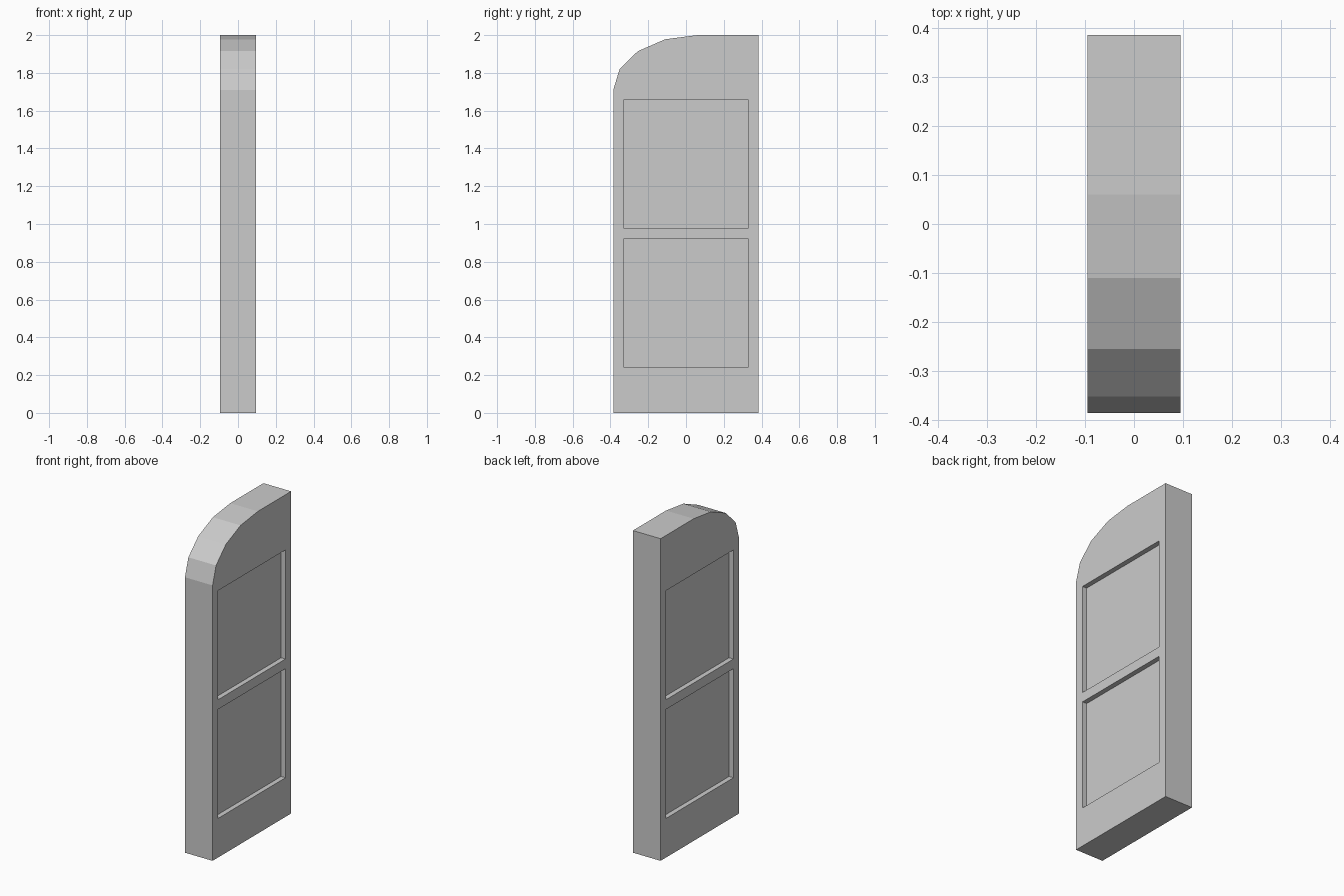
import bpy, bmesh
from math import sin, cos, pi

if "Cube" in bpy.data.objects:
    bpy.data.objects.remove(bpy.data.objects["Cube"])

HALF_T, HALF_W, HEIGHT = 0.095, 0.385, 2.0
RECESS = 0.03


def box(name, x, y, z):
    """Box from (min, max) ranges on each axis."""
    bpy.ops.mesh.primitive_cube_add(size=1, location=[sum(r) / 2 for r in (x, y, z)])
    ob = bpy.context.object
    ob.name = name
    ob.scale = [r[1] - r[0] for r in (x, y, z)]
    bpy.ops.object.transform_apply(location=True, rotation=False, scale=True)
    return ob


# Door slab: side profile with a four-segment elliptical corner, extruded along x
cy, cz = 0.06, 1.71
ry, rz = cy + HALF_W, HEIGHT - cz
profile = [(-HALF_W, 0), (HALF_W, 0), (HALF_W, HEIGHT)]
profile += [(cy - ry * sin(i * pi / 8), cz + rz * cos(i * pi / 8)) for i in range(5)]

bm = bmesh.new()
face = bm.faces.new([bm.verts.new((-HALF_T, y, z)) for y, z in profile])
ext = bmesh.ops.extrude_face_region(bm, geom=[face])
verts = [v for v in ext["geom"] if isinstance(v, bmesh.types.BMVert)]
bmesh.ops.translate(bm, verts=verts, vec=(2 * HALF_T, 0, 0))
bmesh.ops.recalc_face_normals(bm, faces=bm.faces)
mesh = bpy.data.meshes.new("door")
bm.to_mesh(mesh)
bm.free()
door = bpy.data.objects.new("door", mesh)
bpy.context.collection.objects.link(door)

# Two recessed panels on each face
for side in (-1, 1):
    for z in ((0.243, 0.92), (0.98, 1.657)):
        x = sorted((side * (HALF_T - RECESS), side * (HALF_T + 0.1)))
        cutter = box("panel_cutter", x, (-0.33, 0.33), z)
        cutter.hide_render = True
        mod = door.modifiers.new("panel", "BOOLEAN")
        mod.operation = "DIFFERENCE"
        mod.solver = "EXACT"
        mod.object = cutter
        bpy.context.view_layer.objects.active = door
        bpy.ops.object.modifier_apply(modifier=mod.name)
        bpy.data.objects.remove(cutter)
